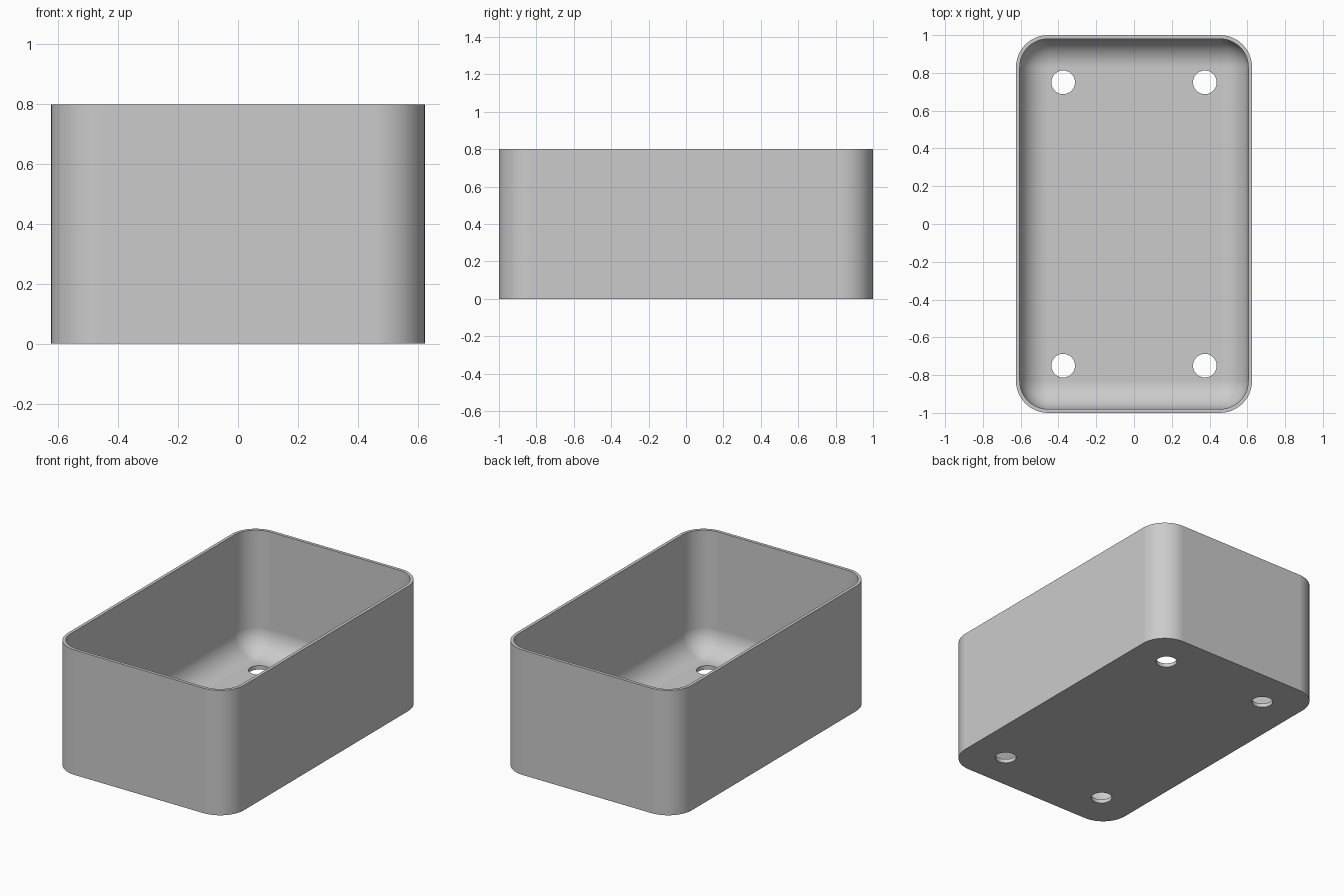
import bpy, bmesh, math

if "Cube" in bpy.data.objects:
    bpy.data.objects.remove(bpy.data.objects["Cube"], do_unlink=True)

HALF_X, HALF_Y, HEIGHT = 0.625, 1.0, 0.8
CORNER, WALL, FLOOR = 0.17, 0.02, 0.025
FILLET = CORNER - WALL
STEPS = 12

grey = bpy.data.materials.new("light grey")
grey.use_nodes = True
colour = (0.6, 0.6, 0.6, 1)
grey.diffuse_color = colour
grey.node_tree.nodes["Principled BSDF"].inputs["Base Color"].default_value = colour


def ring(bm, inset, z):
    """Rounded rectangle of vertices, moved inwards by inset."""
    radius = CORNER - inset
    verts = []
    for quarter, (sx, sy) in enumerate([(1, 1), (-1, 1), (-1, -1), (1, -1)]):
        for i in range(STEPS + 1):
            a = math.pi / 2 * (quarter + i / STEPS)
            verts.append(bm.verts.new((sx * (HALF_X - CORNER) + radius * math.cos(a),
                                       sy * (HALF_Y - CORNER) + radius * math.sin(a), z)))
    return verts


# Open box: outside wall, rim, inside wall, then the rounded fillet to the floor
profile = [(0, 0), (0, HEIGHT), (WALL, HEIGHT)]
for i in range(STEPS + 1):
    a = math.pi / 2 * i / STEPS
    profile.append((WALL + FILLET * (1 - math.cos(a)), FLOOR + FILLET * (1 - math.sin(a))))

bm = bmesh.new()
rings = [ring(bm, inset, z) for inset, z in profile]
for low, high in zip(rings, rings[1:]):
    for i in range(len(low)):
        j = (i + 1) % len(low)
        bm.faces.new((low[i], low[j], high[j], high[i]))
bm.faces.new(rings[0][::-1])
bm.faces.new(rings[-1])
bmesh.ops.remove_doubles(bm, verts=bm.verts, dist=1e-5)
bmesh.ops.recalc_face_normals(bm, faces=bm.faces)
mesh = bpy.data.meshes.new("planter_box")
bm.to_mesh(mesh)
bm.free()
mesh.materials.append(grey)
box = bpy.data.objects.new("planter_box", mesh)
bpy.context.collection.objects.link(box)

# Four drain holes through the floor
cutters = []
for sx in (-1, 1):
    for sy in (-1, 1):
        bpy.ops.mesh.primitive_cylinder_add(vertices=48, radius=0.0625, depth=0.2,
                                            location=(sx * 0.375, sy * 0.75, 0))
        cutter = bpy.context.object
        cutter.name = "drain_hole_cutter"
        cutter.hide_render = True
        cutter.data.materials.append(grey)
        cut = box.modifiers.new("drain_hole", "BOOLEAN")
        cut.operation, cut.solver, cut.object = "DIFFERENCE", "EXACT", cutter
        cutters.append(cutter)

bpy.ops.object.select_all(action="DESELECT")
box.select_set(True)
bpy.context.view_layer.objects.active = box
for name in [m.name for m in box.modifiers]:
    bpy.ops.object.modifier_apply(modifier=name)
for cutter in cutters:
    bpy.data.objects.remove(cutter, do_unlink=True)

# Smooth curves, sharp rim and hole edges, flat floor
bpy.ops.object.shade_smooth_by_angle(angle=math.radians(30))
box.modifiers.new("weighted_normals", "WEIGHTED_NORMAL").keep_sharp = True
